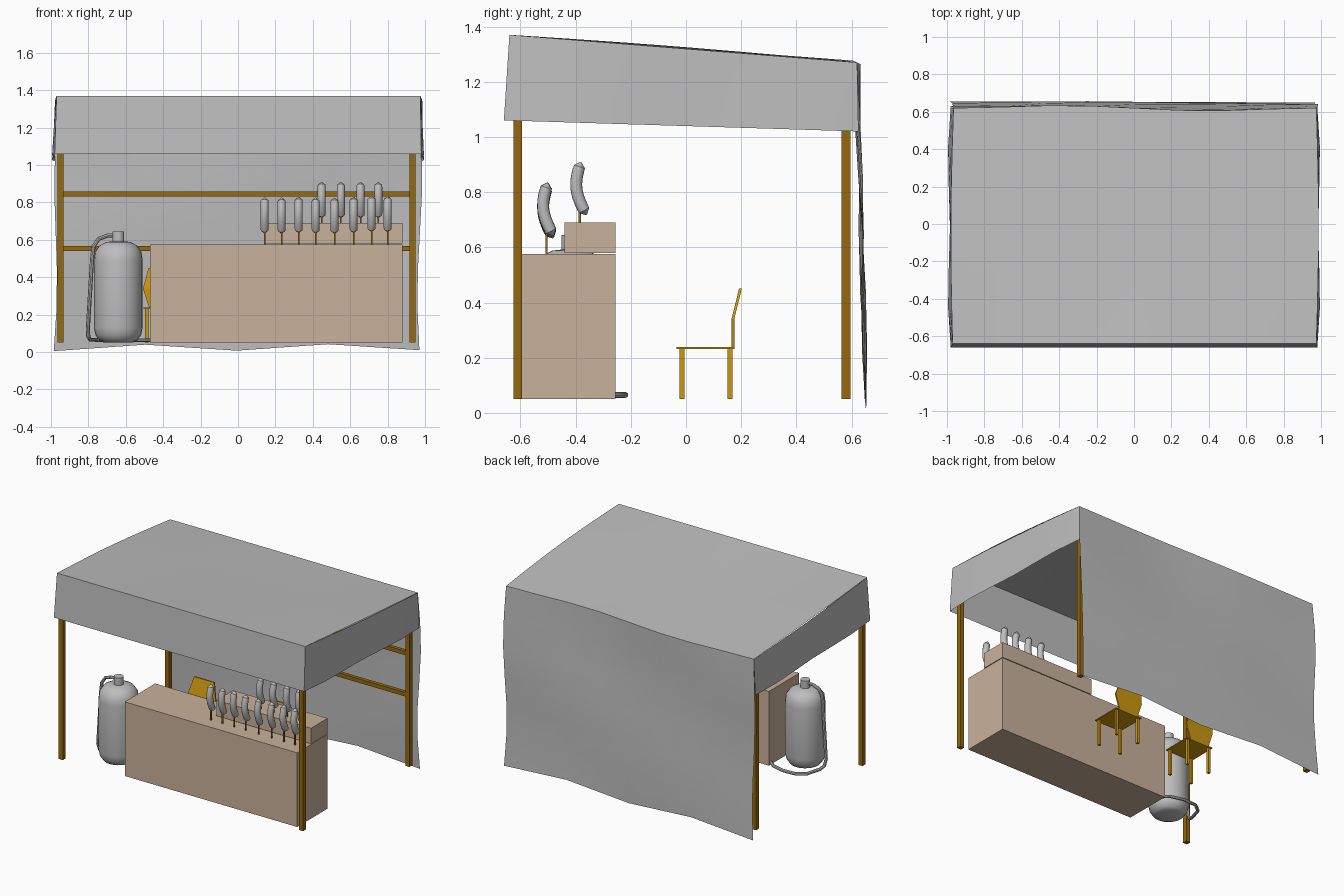
import bpy, bmesh, math, random
from mathutils import Vector

if "Cube" in bpy.data.objects:
    bpy.data.objects.remove(bpy.data.objects["Cube"])

random.seed(4)


def material(name, rgb):
    m = bpy.data.materials.new(name)
    lin = [((c / 255 + 0.055) / 1.055) ** 2.4 for c in rgb]
    m.diffuse_color = (*lin, 1)
    m.use_nodes = True
    m.node_tree.nodes["Principled BSDF"].inputs["Base Color"].default_value = m.diffuse_color
    return m


GREY = material("light_grey", (190, 190, 190))
TAN = material("counter_tan", (201, 178, 156))
WOOD = material("dark_wood", (150, 106, 14))
GOLD = material("chair_gold", (203, 152, 14))


def finish(name, bm, mat, smooth=False):
    bmesh.ops.recalc_face_normals(bm, faces=bm.faces)
    me = bpy.data.meshes.new(name)
    bm.to_mesh(me)
    bm.free()
    me.materials.append(mat)
    ob = bpy.data.objects.new(name, me)
    bpy.context.collection.objects.link(ob)
    if smooth:
        bpy.ops.object.select_all(action='DESELECT')
        ob.select_set(True)
        bpy.context.view_layer.objects.active = ob
        bpy.ops.object.shade_smooth_by_angle(angle=math.radians(35))
    return ob


def add_box(bm, lo, hi):
    vs = bmesh.ops.create_cube(bm, size=1)['verts']
    for v in vs:
        v.co = Vector([(lo[i] + hi[i]) / 2 + v.co[i] * (hi[i] - lo[i]) for i in range(3)])


def box(name, lo, hi, mat):
    bm = bmesh.new()
    add_box(bm, lo, hi)
    return finish(name, bm, mat)


def tube(name, pts, radii, sides, mat):
    """Closed round tube through the points, one radius per point."""
    bm = bmesh.new()
    pts = [Vector(p) for p in pts]
    rings, side = [], None
    for i, p in enumerate(pts):
        d = (pts[min(i + 1, len(pts) - 1)] - pts[max(i - 1, 0)]).normalized()
        if side is None:
            side = d.orthogonal()
        side = (side - d * side.dot(d)).normalized()
        up = d.cross(side)
        rings.append([bm.verts.new(p + radii[i] * (math.cos(a) * side + math.sin(a) * up))
                      for a in (2 * math.pi * k / sides for k in range(sides))])
    for a, b in zip(rings, rings[1:]):
        for k in range(sides):
            n = (k + 1) % sides
            bm.faces.new((a[k], a[n], b[n], b[k]))
    bm.faces.new(rings[0])
    bm.faces.new(rings[-1])
    return finish(name, bm, mat, True)


def sheet(name, corners, nu, nv, wobble):
    """Cloth panel between four corners, with a wobble added to each point."""
    a, b, c, d = [Vector(p) for p in corners]
    bm = bmesh.new()
    grid = []
    for j in range(nv + 1):
        v = j / nv
        grid.append([bm.verts.new(a.lerp(b, i / nu).lerp(d.lerp(c, i / nu), v)
                                  + Vector(wobble(i / nu, v))) for i in range(nu + 1)])
    for j in range(nv):
        for i in range(nu):
            bm.faces.new((grid[j][i], grid[j][i + 1], grid[j + 1][i + 1], grid[j + 1][i]))
    return finish(name, bm, GREY, True)


# Canopy: roof, front valance, side valances and back curtain
FL, FR = (-0.97, -0.64, 1.37), (0.975, -0.64, 1.37)
BL, BR = (-0.965, 0.62, 1.27), (0.975, 0.62, 1.27)


def back_edge(u):
    return 0.009 * math.sin(2 * math.pi * u) * math.sin(math.pi * u)


def side_edge(v):
    return 0.012 * math.sin(math.pi * v)


sheet("canopy_roof", (FL, FR, BR, BL), 8, 6, lambda u, v: (
    side_edge(v) * (2 * u - 1), v * 2 * back_edge(u),
    0.006 * math.sin(math.pi * v) * math.cos(2 * math.pi * u) - v * back_edge(u)))
sheet("front_valance", (FL, FR, (0.98, -0.66, 1.06), (-0.98, -0.66, 1.06)), 4, 1,
      lambda u, v: (0, 0, 0))
for name, s, f, b in (("left_valance", -1, FL, BL), ("right_valance", 1, FR, BR)):
    sheet(name, (f, b, (s * 0.98, 0.625, 1.02), (s * 0.98, -0.66, 1.06)), 6, 2,
          lambda u, v: (s * (side_edge(u) + 0.008 * v * math.sin(3 * math.pi * u)), 0, 0))
sheet("back_curtain", (BL, BR, (0.97, 0.65, 0.01), (-0.985, 0.655, 0.005)), 8, 6,
      lambda u, v: (0.012 * math.sin(2 * math.pi * v) * (2 * u - 1),
                    2 * (1 - v) * back_edge(u) + 0.014 * math.sin(math.pi * v)
                    * math.cos(5 * u + 5 * v),
                    0.033 * v * math.sin(2 * math.pi * u) ** 2 - (1 - v) * back_edge(u)))

# Timber frame
for side, x in (("left", -0.95), ("right", 0.932)):
    for end, y, top in (("front", -0.61, 1.355), ("back", 0.58, 1.26)):
        box(f"{side}_{end}_post", (x - 0.016, y - 0.016, 0.05), (x + 0.016, y + 0.016, top), WOOD)
for name, z in (("upper_rail", 0.845), ("lower_rail", 0.553)):
    box(name, (-0.94, 0.567, z - 0.014), (0.925, 0.593, z + 0.014), WOOD)

# Counter with raised shelf
box("counter", (-0.47, -0.595, 0.05), (0.88, -0.255, 0.575), TAN)
box("counter_shelf", (0.14, -0.44, 0.58), (0.88, -0.255, 0.69), TAN)


# Sausages on sticks
def sausage(x, y, z):
    n, r, pts, radii = 12, 0.022, [], []
    for i in range(n + 1):
        t = i / n
        pts.append((x, y + 0.02 * (1 - t) - 0.026 * math.sin(math.pi * t) + 0.004, z + 0.19 * t))
        d = min(t, 1 - t) * 0.19
        radii.append(r * math.sqrt(max(0.02, 1 - (1 - min(1, d / r)) ** 2)))
    tube("sausage", pts, radii, 12, GREY)


for xs, y, base in (((0.142, 0.233, 0.324, 0.415, 0.516, 0.618, 0.714, 0.80), -0.505, 0.575),
                    ((0.447, 0.55, 0.655, 0.75), -0.385, 0.69)):
    for x in xs:
        lift = random.uniform(0.058, 0.07) if base < 0.6 else 0.028
        sausage(x, y, base + lift)
        box("sausage_stick", (x - 0.004, y - 0.004, base), (x + 0.004, y + 0.004, base + 0.11), WOOD)

# Gas cylinder, valve and hose
CX, CY = -0.64, -0.42
profile = [(0.075, 0.05), (0.10, 0.06), (0.122, 0.09), (0.13, 0.13), (0.13, 0.49),
           (0.124, 0.535), (0.10, 0.57), (0.065, 0.588), (0.03, 0.592)]
tube("gas_cylinder", [(CX, CY, z) for r, z in profile], [r for r, z in profile], 24, GREY)
tube("gas_valve", [(CX, CY, 0.585), (CX, CY, 0.645)], [0.032, 0.032], 12, GREY)
hose = [(-0.65, CY, 0.622), (-0.70, CY, 0.622), (-0.745, CY, 0.605), (-0.772, CY, 0.565),
        (-0.78, CY, 0.50), (-0.803, CY, 0.12), (-0.80, -0.405, 0.08), (-0.79, -0.37, 0.066),
        (-0.76, -0.27, 0.065), (-0.70, -0.225, 0.065), (-0.60, -0.22, 0.065),
        (-0.51, -0.245, 0.065), (-0.46, -0.29, 0.065)]
tube("gas_hose", hose, [0.011] * len(hose), 8, GREY)


# Two chairs behind the counter
def chair(cx):
    bm = bmesh.new()
    add_box(bm, (cx - 0.105, -0.035, 0.231), (cx + 0.105, 0.175, 0.238))
    for x in (cx - 0.087, cx + 0.087):
        for y in (-0.015, 0.159):
            add_box(bm, (x - 0.009, y - 0.009, 0.05), (x + 0.009, y + 0.009, 0.233))
    # bent backrest, widest at the middle
    rows = []
    for w, y, z in ((0.075, 0.165, 0.236), (0.108, 0.165, 0.34), (0.078, 0.192, 0.45)):
        rows.append([bm.verts.new((cx + sx * w, y + dy, z))
                     for sx, dy in ((-1, 0), (1, 0), (1, 0.01), (-1, 0.01))])
    for a, b in zip(rows, rows[1:]):
        for k in range(4):
            n = (k + 1) % 4
            bm.faces.new((a[k], a[n], b[n], b[k]))
    bm.faces.new(rows[0])
    bm.faces.new(rows[-1])
    finish("chair", bm, GOLD)


chair(-0.40)
chair(0.19)
